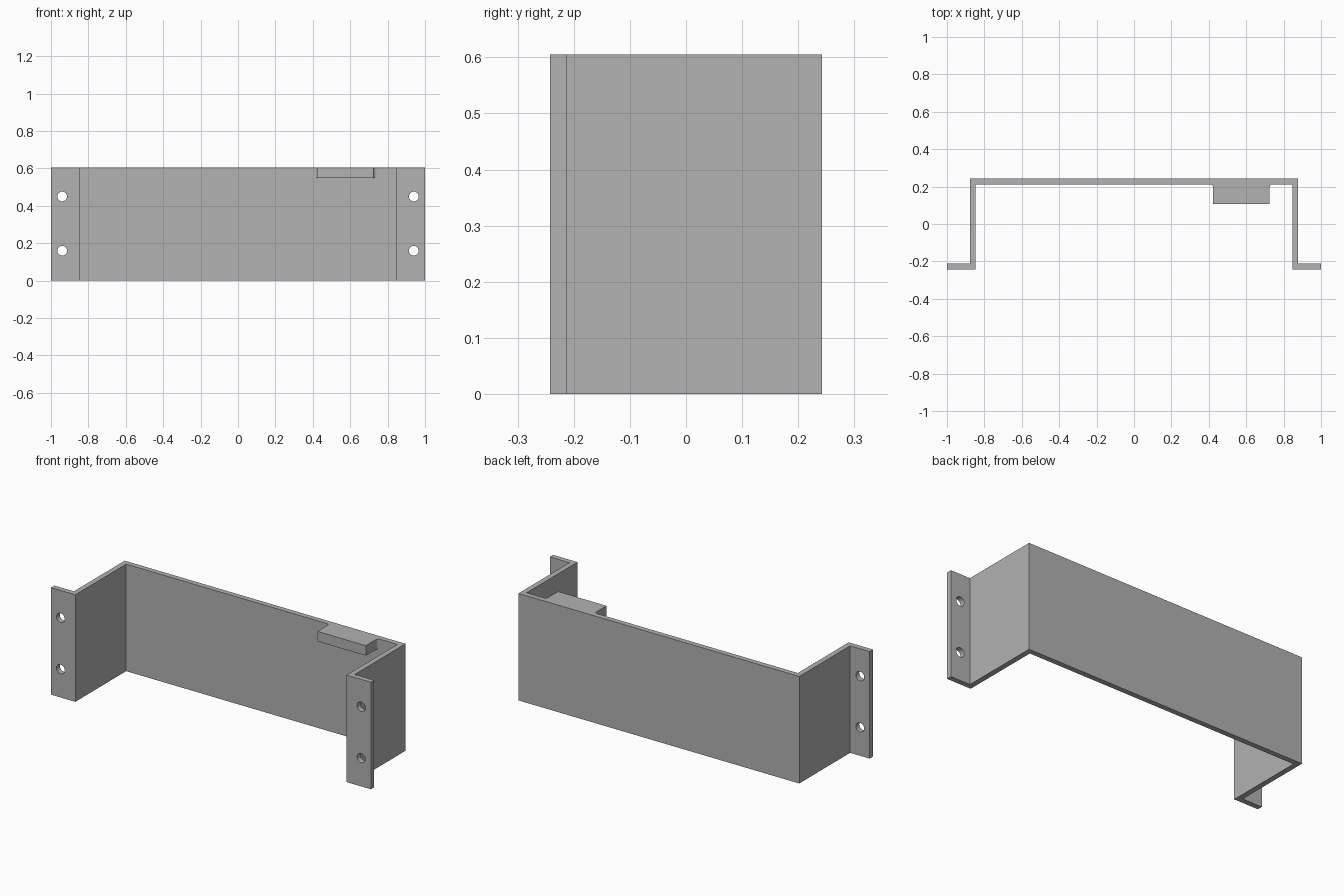
import bpy
import bmesh
import math

cube = bpy.data.objects.get("Cube")
if cube:
    bpy.data.objects.remove(cube, do_unlink=True)

HEIGHT = 0.605
DEPTH = 0.242      # half depth
THICK = 0.03
WALL = 0.878       # outer face of the side walls

grey = bpy.data.materials.new("plain grey")
grey.use_nodes = True
colour = (0.445, 0.445, 0.445, 1)
grey.diffuse_color = colour
grey.node_tree.nodes["Principled BSDF"].inputs["Base Color"].default_value = colour


def extrude_outline(name, outline, bottom, top):
    """Solid prism from an outline in the ground plane."""
    bm = bmesh.new()
    face = bm.faces.new([bm.verts.new((x, y, bottom)) for x, y in outline])
    new = bmesh.ops.extrude_face_region(bm, geom=[face])["geom"]
    raised = [v for v in new if isinstance(v, bmesh.types.BMVert)]
    bmesh.ops.translate(bm, verts=raised, vec=(0, 0, top - bottom))
    bmesh.ops.recalc_face_normals(bm, faces=bm.faces)
    mesh = bpy.data.meshes.new(name)
    bm.to_mesh(mesh)
    bm.free()
    mesh.materials.append(grey)
    obj = bpy.data.objects.new(name, mesh)
    bpy.context.collection.objects.link(obj)
    return obj


def smooth(obj):
    bpy.ops.object.select_all(action="DESELECT")
    obj.select_set(True)
    bpy.context.view_layer.objects.active = obj
    bpy.ops.object.shade_smooth_by_angle(angle=math.radians(35))


# Bent sheet: flange, wall, back, wall, flange
inner = WALL - THICK
half = [
    (inner, DEPTH - THICK), (inner, -DEPTH), (1, -DEPTH),
    (1, -DEPTH + THICK), (WALL, -DEPTH + THICK), (WALL, DEPTH),
]
outline = half + [(-x, y) for x, y in reversed(half)]
bracket = extrude_outline("bracket", outline, 0, HEIGHT)

# Screw holes through both flanges
cutters = []
for x in (-0.94, 0.94):
    for z in (0.16, 0.45):
        bpy.ops.mesh.primitive_cylinder_add(
            vertices=32, radius=0.026, depth=0.1,
            location=(x, -DEPTH + THICK / 2, z), rotation=(math.pi / 2, 0, 0))
        cutter = bpy.context.object
        cutter.name = "hole_cutter"
        cutter.hide_render = True
        cutter.data.materials.append(grey)
        cutters.append(cutter)
        cut = bracket.modifiers.new("screw hole", "BOOLEAN")
        cut.operation = "DIFFERENCE"
        cut.solver = "EXACT"
        cut.object = cutter
smooth(bracket)
for cut in [m for m in bracket.modifiers if m.type == "BOOLEAN"]:
    bpy.ops.object.modifier_apply(modifier=cut.name)
for cutter in cutters:
    bpy.data.objects.remove(cutter, do_unlink=True)

# Tab at the top of the back plate, with rounded roots
left, right, front, root = 0.423, 0.725, 0.107, DEPTH - THICK
radius = 0.015


def fillet(x, side):
    """Concave arc from the tab's side to the back plate."""
    arc = [math.radians(a) for a in range(0, 91, 15)]
    return [(x + side * radius * (1 - math.cos(a)),
             root - radius * (1 - math.sin(a))) for a in arc]


tab_outline = [(left, front), (right, front)] + fillet(right, 1)
tab_outline += list(reversed(fillet(left, -1)))
tab = extrude_outline("tab", tab_outline, 0.548, HEIGHT)
smooth(tab)
